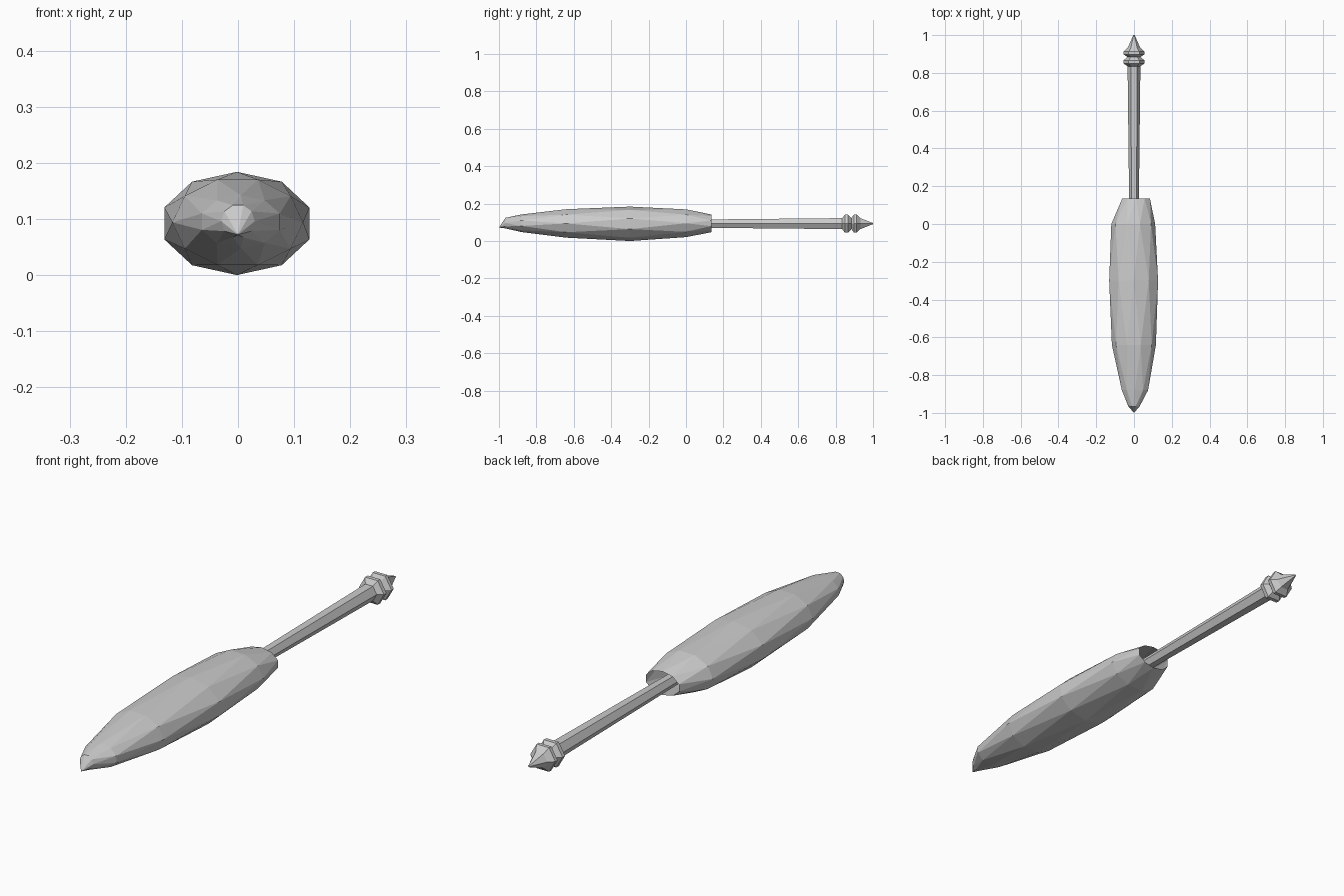
import bpy, bmesh, math

if "Cube" in bpy.data.objects:
    bpy.data.objects.remove(bpy.data.objects["Cube"])

AXIS_Z = 0.093  # height of the shaft's centre line

grey = bpy.data.materials.new("plain grey")
grey.diffuse_color = (0.6, 0.6, 0.6, 1)
grey.use_nodes = True
grey.node_tree.nodes["Principled BSDF"].inputs["Base Color"].default_value = grey.diffuse_color


def ring(y, left, right, bottom, top, sides, twist=0.0):
    """Cross-section at y, filling the given extents."""
    cx, cz = (left + right) / 2, (bottom + top) / 2
    rx, rz = (right - left) / 2, (top - bottom) / 2
    return [(cx + rx * math.cos(a), y, cz + rz * math.sin(a))
            for a in (2 * math.pi * (i + twist) / sides for i in range(sides))]


def loft(name, rings, first_tip=None, cap_first=False, cap_last=False, triangles=False):
    """Join successive rings into a flat-shaded skin."""
    bm = bmesh.new()
    loops = [[bm.verts.new(p) for p in r] for r in rings]
    n = len(loops[0])
    for k, (a, b) in enumerate(zip(loops, loops[1:])):
        for i in range(n):
            j = (i + 1) % n
            if not triangles:
                bm.faces.new((a[i], a[j], b[j], b[i]))
            elif k % 2 == 0:      # next ring is turned half a step forward
                bm.faces.new((a[i], a[j], b[i]))
                bm.faces.new((a[j], b[j], b[i]))
            else:                 # next ring is turned back again
                bm.faces.new((a[i], b[j], b[i]))
                bm.faces.new((a[i], a[j], b[j]))
    if first_tip:
        tip = bm.verts.new(first_tip)
        for i in range(n):
            bm.faces.new((tip, loops[0][(i + 1) % n], loops[0][i]))
    if cap_first:
        bm.faces.new(loops[0])
    if cap_last:
        bm.faces.new(loops[-1])
    bmesh.ops.recalc_face_normals(bm, faces=bm.faces[:])
    mesh = bpy.data.meshes.new(name)
    bm.to_mesh(mesh)
    bm.free()
    mesh.materials.append(grey)
    obj = bpy.data.objects.new(name, mesh)
    bpy.context.collection.objects.link(obj)
    return obj


# Folded canopy: faceted sleeve, pointed in front and open at the back
# (y, left, right, bottom, top)
sections = [
    (-0.965, -0.030, 0.030, 0.066, 0.126),
    (-0.88, -0.068, 0.078, 0.048, 0.142),
    (-0.64, -0.117, 0.116, 0.014, 0.174),
    (-0.30, -0.138, 0.134, 0.000, 0.184),
    (0.00, -0.120, 0.112, 0.017, 0.173),
    (0.135, -0.066, 0.088, 0.047, 0.142),
]
loft("folded_canopy",
     [ring(*s, 10, 0.5 * (k % 2)) for k, s in enumerate(sections)],
     first_tip=(0, -1, 0.072), triangles=True)


def turned(name, profile):
    """Six-sided turned part along the shaft from (y, radius) pairs."""
    h = math.sin(math.pi / 3)
    rings = [[(r * math.cos(math.pi * i / 3), y, AXIS_Z + r * math.sin(math.pi * i / 3))
              for i in range(6)] for y, r in profile]
    return loft(name, rings, cap_first=True, cap_last=True)


# Tapered hexagonal shaft running into the canopy
turned("shaft", [(-0.85, 0.016), (0.135, 0.026), (0.84, 0.034)])

# Handle end: two collars and a pointed finial
turned("handle_collar", [(0.835, 0.034), (0.850, 0.056), (0.866, 0.056), (0.884, 0.034)])
turned("handle_finial", [(0.884, 0.034), (0.898, 0.056), (0.912, 0.056),
                         (0.932, 0.034), (0.985, 0.010), (1.0, 0.004)])
